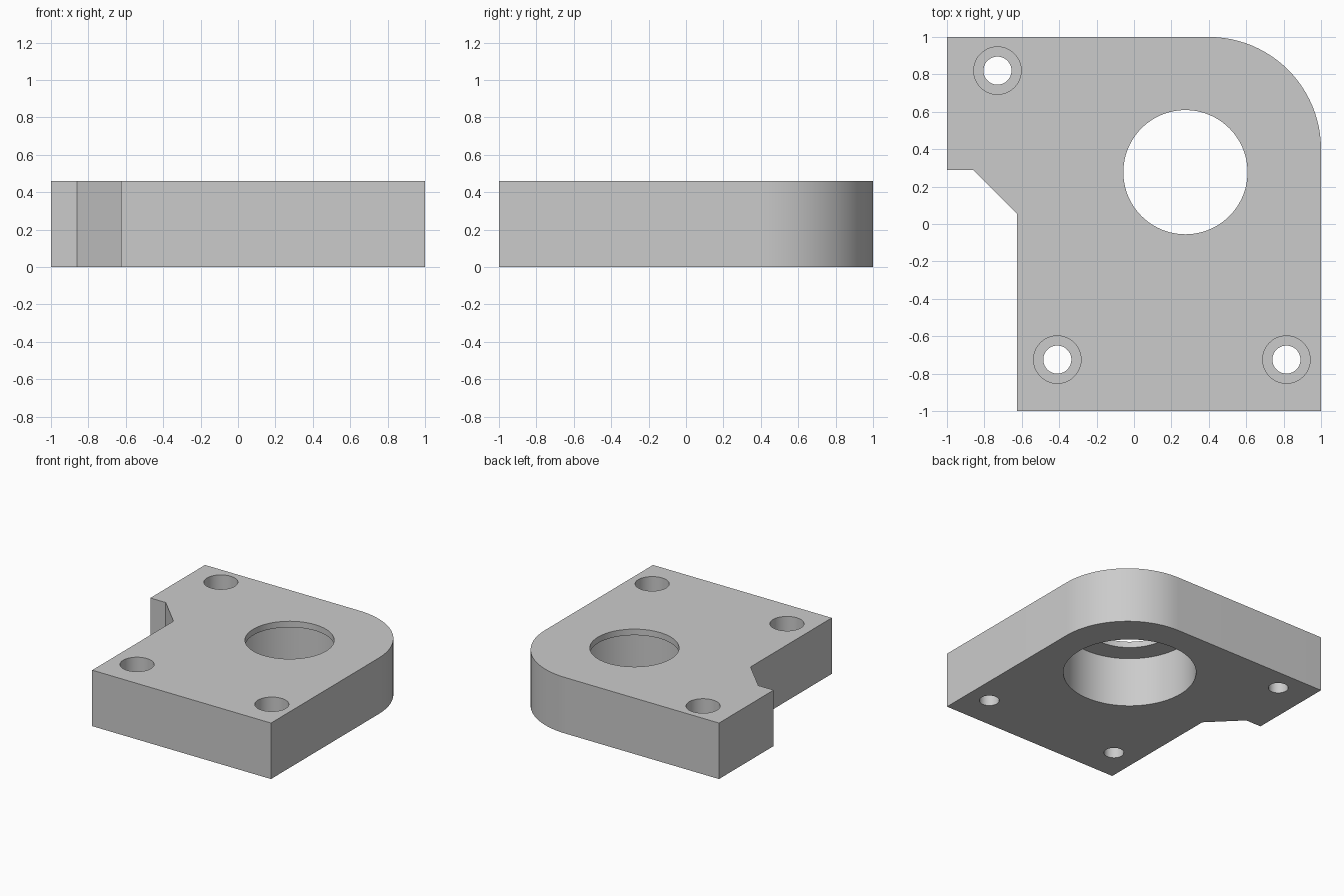
import bpy, bmesh, math

cube = bpy.data.objects.get("Cube")
if cube:
    bpy.data.objects.remove(cube, do_unlink=True)

HEIGHT = 0.46

# Single grey material
grey = bpy.data.materials.new("plain grey")
grey.use_nodes = True
grey.diffuse_color = (0.6, 0.6, 0.6, 1)
grey.node_tree.nodes["Principled BSDF"].inputs["Base Color"].default_value = (0.6, 0.6, 0.6, 1)


def prism(name, outline, z0, z1):
    """Extrude a counter-clockwise outline from z0 to z1."""
    bm = bmesh.new()
    base = bm.faces.new([bm.verts.new((x, y, z0)) for x, y in outline])
    top = bmesh.ops.extrude_face_region(bm, geom=[base])["geom"]
    bmesh.ops.translate(bm, vec=(0, 0, z1 - z0),
                        verts=[v for v in top if isinstance(v, bmesh.types.BMVert)])
    bmesh.ops.recalc_face_normals(bm, faces=bm.faces)
    mesh = bpy.data.meshes.new(name)
    bm.to_mesh(mesh)
    bm.free()
    mesh.materials.append(grey)
    obj = bpy.data.objects.new(name, mesh)
    bpy.context.collection.objects.link(obj)
    return obj


def arc(cx, cy, r, start, end, steps):
    angles = [math.radians(start + (end - start) * i / steps) for i in range(steps + 1)]
    return [(cx + r * math.cos(a), cy + r * math.sin(a)) for a in angles]


# Plate with one large rounded corner and a chamfered notch
outline = [(-1, 1), (-1, 0.29), (-0.86, 0.29), (-0.625, 0.055), (-0.625, -1), (1, -1)]
outline += arc(0.4, 0.4, 0.6, 0, 90, 24)
plate = prism("mounting_plate", outline, 0, HEIGHT)


def drill(x, y, r, z0, z1, sides):
    """Cut a round hole into the plate between two heights."""
    cutter = prism("drill_cutter", arc(x, y, r, 0, 360, sides)[:-1], z0, z1)
    cutter.hide_render = True
    mod = plate.modifiers.new("drill", "BOOLEAN")
    mod.operation = "DIFFERENCE"
    mod.solver = "EXACT"
    mod.object = cutter
    bpy.context.view_layer.objects.active = plate
    bpy.ops.object.modifier_apply(modifier=mod.name)
    bpy.data.objects.remove(cutter, do_unlink=True)


# Bearing seat open below, with a thin retaining lip at the top
drill(0.275, 0.277, 0.5, -0.1, HEIGHT - 0.05, 96)
drill(0.275, 0.277, 0.332, 0.2, HEIGHT + 0.1, 96)

# Counterbored screw holes
for x, y in [(-0.73, 0.82), (-0.41, -0.725), (0.815, -0.725)]:
    drill(x, y, 0.127, HEIGHT - 0.2, HEIGHT + 0.1, 48)
    drill(x, y, 0.075, -0.1, HEIGHT - 0.1, 48)

# Smooth round walls, sharp rims
bpy.ops.object.select_all(action="DESELECT")
plate.select_set(True)
bpy.context.view_layer.objects.active = plate
bpy.ops.object.shade_smooth_by_angle(angle=math.radians(30))
